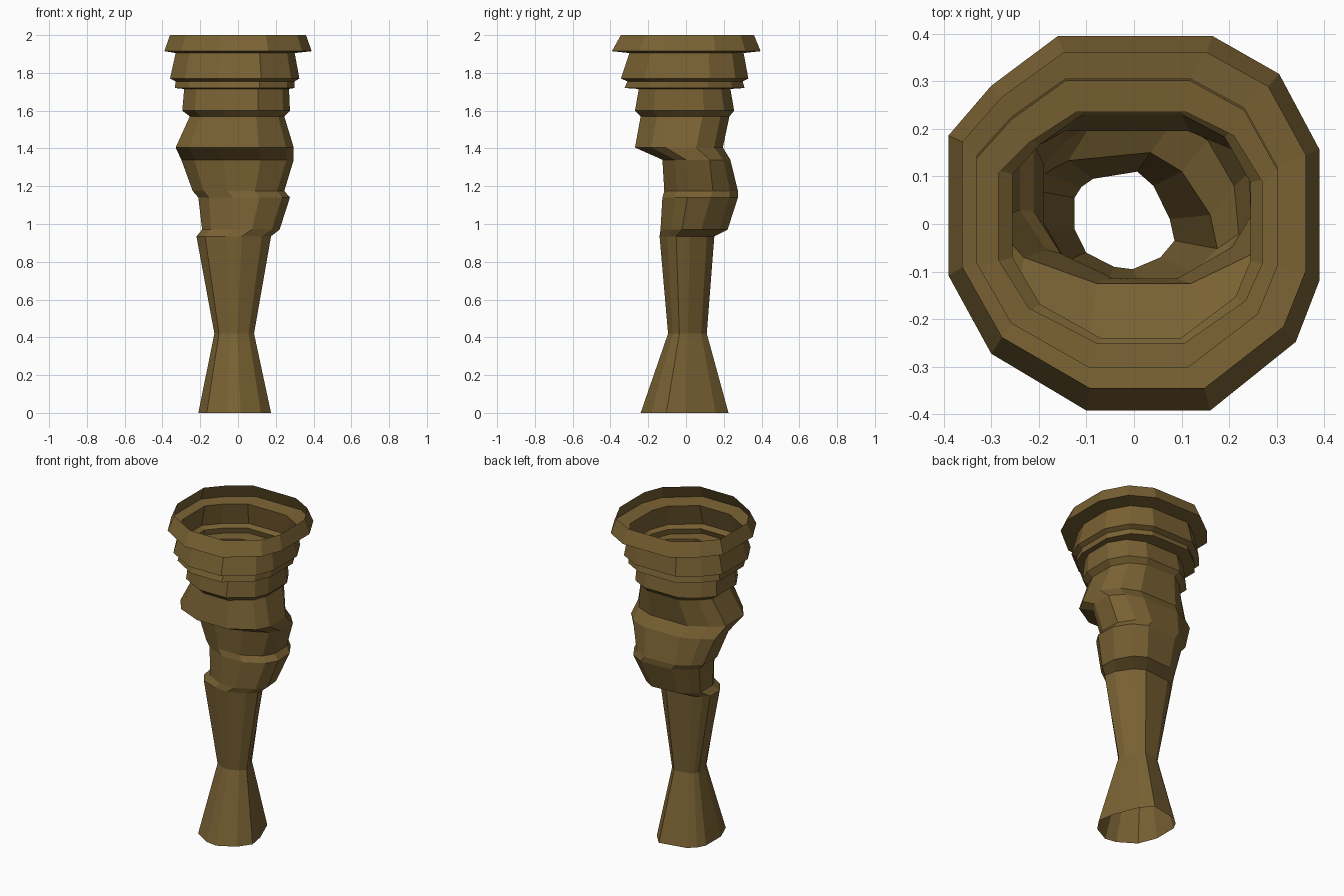
import bpy, bmesh

# Twelve-sided cross-sections, matched corner to corner (upper bulb and lower stem)
UPPER = [(-.16, .395), (.165, .395), (.305, .315), (.39, .155), (.39, -.12), (.34, -.25),
         (.16, -.395), (-.10, -.395), (-.30, -.275), (-.39, -.11), (-.39, .185), (-.30, .29)]
LOWER = [(-.085, .095), (.01, .11), (.045, .08), (.08, .01), (.09, -.035), (.06, -.07),
         (.0, -.095), (-.04, -.09), (-.10, -.06), (-.125, -.01), (-.125, .055), (-.11, .078)]

# Rings: z, x min, x max, y min, y max, share of the upper cross-section
RINGS = [
    (0.00, -.21, .175, -.24, .225, 0),
    (0.42, -.125, .085, -.095, .11, 0),
    (0.935, -.22, .175, -.14, .15, .2),
    (0.97, -.19, .22, -.135, .22, .5),
    (1.14, -.21, .275, -.125, .275, .7),
    (1.175, -.24, .245, -.115, .275, .8),
    (1.34, -.30, .295, -.125, .235, 1),
    (1.405, -.33, .295, -.27, .195, 1),
    (1.57, -.255, .245, -.24, .23, 1),
    (1.60, -.295, .275, -.27, .255, 1),
    (1.715, -.285, .27, -.25, .235, 1),
    (1.72, -.335, .30, -.325, .31, 1),
    (1.755, -.33, .30, -.31, .30, 1),
    (1.77, -.36, .325, -.345, .33, 1),
    (1.905, -.33, .30, -.30, .305, 1),
    (1.915, -.39, .39, -.392, .395, 1),
    (2.00, -.36, .36, -.345, .36, 1),
]


def unit(points):
    """Stretch a cross-section to fill 0..1 on both axes."""
    xs, ys = zip(*points)
    return [((x - min(xs)) / (max(xs) - min(xs)), (y - min(ys)) / (max(ys) - min(ys)))
            for x, y in points]


upper, lower = unit(UPPER), unit(LOWER)
bm = bmesh.new()
loops = []
for z, x0, x1, y0, y1, w in RINGS:
    shape = unit([(a[0] * w + b[0] * (1 - w), a[1] * w + b[1] * (1 - w))
                  for a, b in zip(upper, lower)])
    loops.append([bm.verts.new((x0 + u * (x1 - x0), y0 + v * (y1 - y0), z)) for u, v in shape])

# Open-ended skin between successive rings
for a, b in zip(loops, loops[1:]):
    for i in range(12):
        j = (i + 1) % 12
        bm.faces.new((a[j], a[i], b[i], b[j]))

mesh = bpy.data.meshes.new("carved_hollow_post")
bm.to_mesh(mesh)
bm.free()
post = bpy.data.objects.new("carved_hollow_post", mesh)
bpy.context.collection.objects.link(post)

# Brown wood
wood = bpy.data.materials.new("brown_wood")
wood.diffuse_color = (0.19, 0.12, 0.033, 1)
mesh.materials.append(wood)
